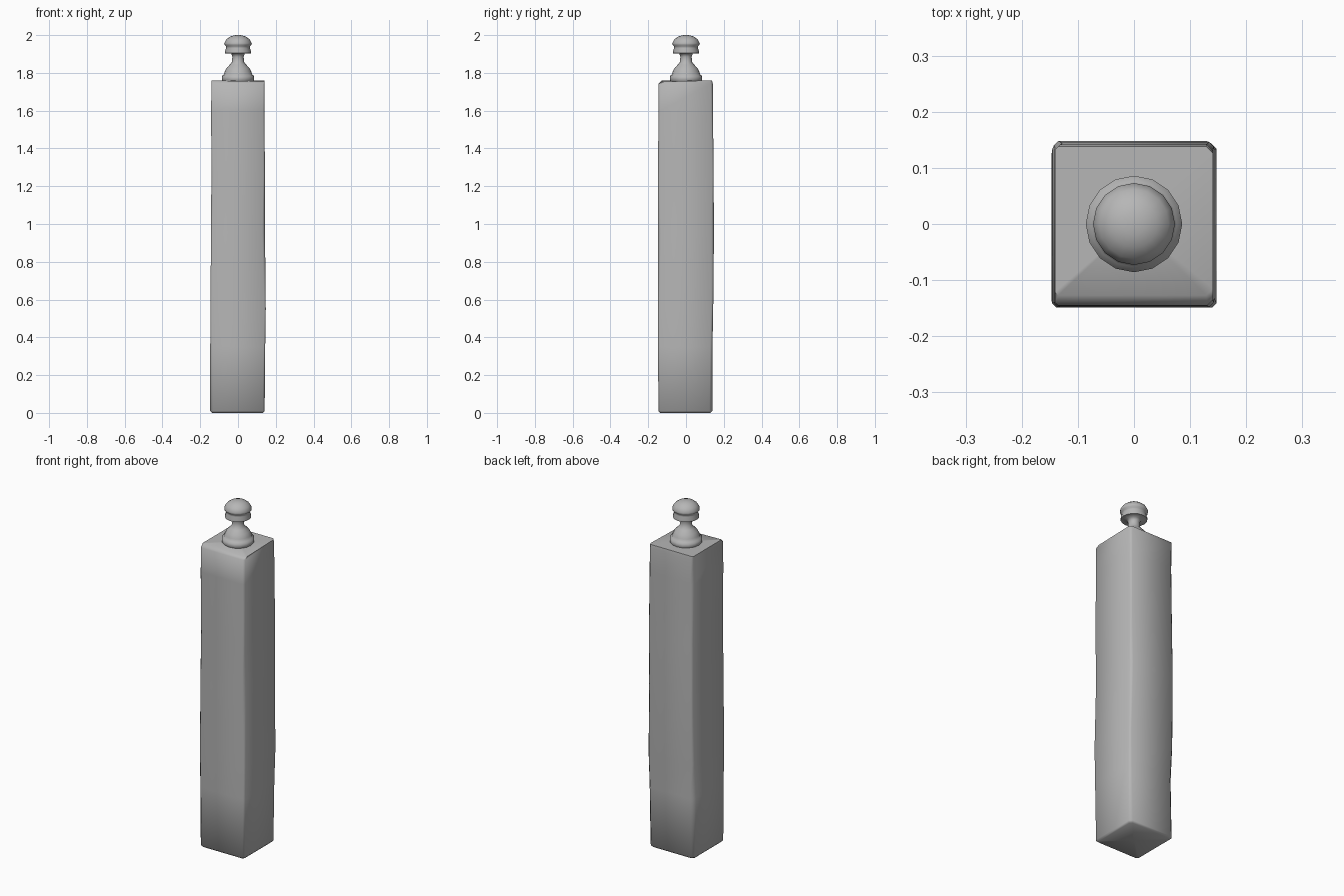
import bpy, bmesh, math

if "Cube" in bpy.data.objects:
    bpy.data.objects.remove(bpy.data.objects["Cube"])

# The whole piece is one mid grey
grey = bpy.data.materials.new("mid_grey")
grey.diffuse_color = (.47, .47, .47, 1)
grey.use_nodes = True
grey.node_tree.nodes["Principled BSDF"].inputs["Base Color"].default_value = grey.diffuse_color

def finish(name, bm, angle):
    bmesh.ops.recalc_face_normals(bm, faces=bm.faces[:])
    me = bpy.data.meshes.new(name)
    bm.to_mesh(me)
    bm.free()
    me.materials.append(grey)
    ob = bpy.data.objects.new(name, me)
    bpy.context.collection.objects.link(ob)
    bpy.ops.object.select_all(action='DESELECT')
    ob.select_set(True)
    bpy.context.view_layer.objects.active = ob
    bpy.ops.object.shade_smooth_by_angle(angle=math.radians(angle))
    return ob

def bridge(bm, rings):
    for a, b in zip(rings, rings[1:]):
        n = len(a)
        for i in range(n):
            j = (i + 1) % n
            bm.faces.new((a[i], a[j], b[j], b[i]))

def cap(bm, ring, z):
    tip = bm.verts.new((0, 0, z))
    for i in range(len(ring)):
        bm.faces.new((ring[i], ring[(i + 1) % len(ring)], tip))

# Rough-hewn square post: per level z, x-, x+, y-, y+, and chamfers (FL, FR, BR, BL)
levels = [
    (0.00, -.137, .131, -.136, .130, (.012, .010, .012, .012)),
    (0.010, -.147, .141, -.146, .140, (.014, .010, .016, .014)),
    (0.35, -.147, .144, -.148, .140, (.012, .008, .012, .022)),
    (0.55, -.146, .147, -.149, .144, (.008, .008, .010, .012)),
    (0.95, -.143, .143, -.147, .148, (.006, .014, .014, .008)),
    (1.25, -.141, .142, -.148, .146, (.010, .008, .008, .010)),
    (1.60, -.142, .141, -.146, .143, (.006, .010, .010, .014)),
    (1.742, -.141, .141, -.145, .142, (.006, .010, .012, .010)),
    (1.76, -.141, .141, -.127, .138, (.006, .012, .012, .006)),
]
bm = bmesh.new()
rings = []
for z, x0, x1, y0, y1, c in levels:
    pts = [(x0, y0 + c[0]), (x0 + c[0], y0), (x1 - c[1], y0), (x1, y0 + c[1]),
           (x1, y1 - c[2]), (x1 - c[2], y1), (x0 + c[3], y1), (x0, y1 - c[3])]
    rings.append([bm.verts.new((x, y, z)) for x, y in pts])
# slightly worn front right corner of the top
for i in (2, 3):
    rings[-1][i].co.z -= .006
bridge(bm, rings)
cap(bm, rings[0], 0)
cap(bm, rings[-1], 1.76)
finish("post", bm, 50)

# Turned finial
profile = [(.078, 1.745), (.086, 1.765), (.086, 1.784), (.076, 1.789), (.071, 1.805),
           (.061, 1.825), (.044, 1.843), (.032, 1.858), (.030, 1.885), (.036, 1.903),
           (.069, 1.904), (.070, 1.913), (.063, 1.930), (.064, 1.941), (.072, 1.948),
           (.073, 1.957), (.062, 1.977), (.042, 1.992), (.020, 1.999)]
SIDES = 16
bm = bmesh.new()
rings = [[bm.verts.new((r * math.cos(math.tau * i / SIDES),
                        r * math.sin(math.tau * i / SIDES), z)) for i in range(SIDES)]
         for r, z in profile]
bridge(bm, rings)
cap(bm, rings[0], 1.745)
cap(bm, rings[-1], 2.0)
finish("finial", bm, 75)
